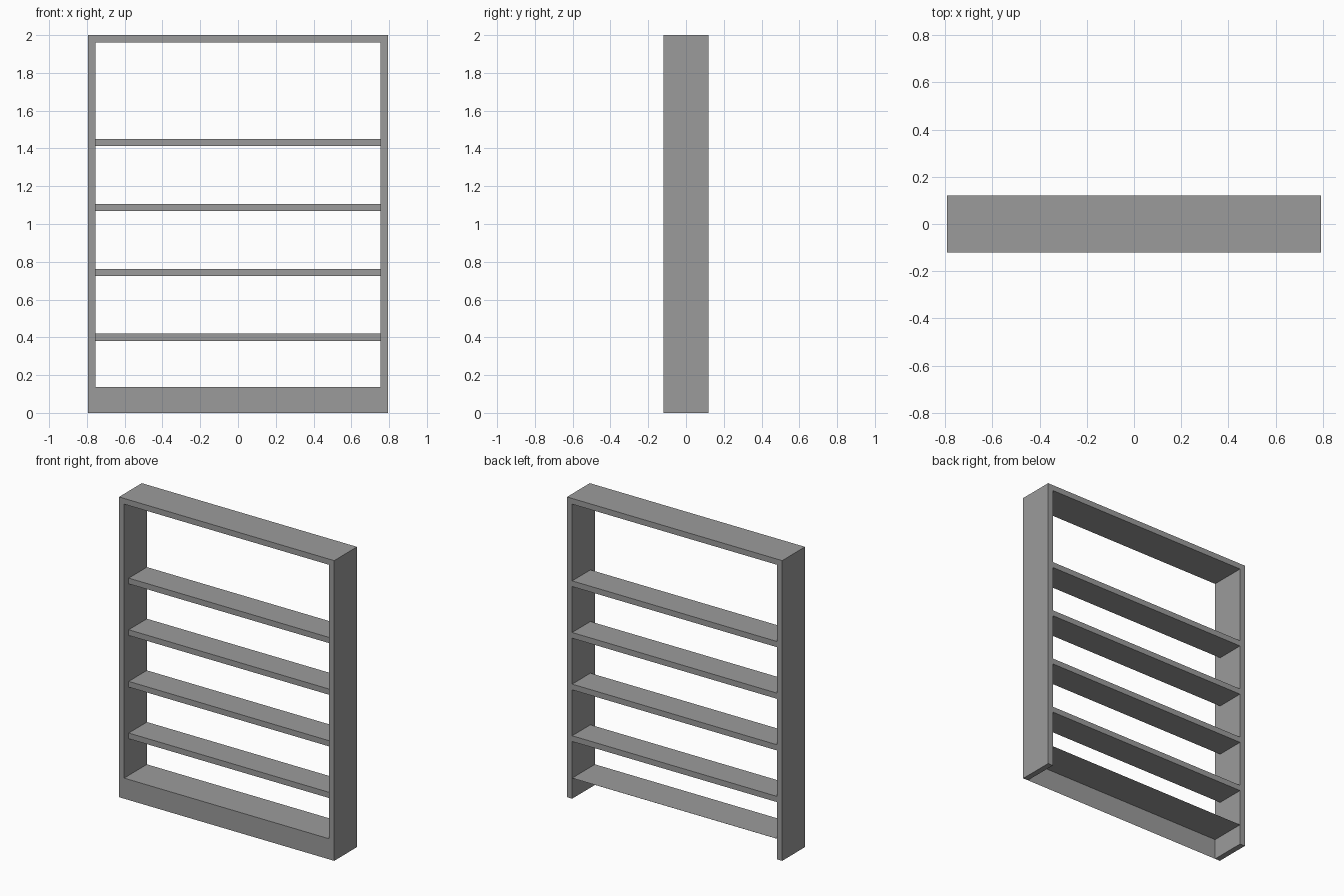
import bpy
import bmesh
from mathutils import Vector

cube = bpy.data.objects.get("Cube")
if cube:
    bpy.data.objects.remove(cube, do_unlink=True)

# Single flat colour
GREY = (0.33, 0.33, 0.33, 1)
grey = bpy.data.materials.new("plain grey")
grey.use_nodes = True
grey.diffuse_color = GREY
grey.node_tree.nodes["Principled BSDF"].inputs["Base Color"].default_value = GREY

# Main dimensions
HALF_W, HALF_D, HEIGHT = 0.793, 0.12, 2.0
BOARD = 0.038
INNER = HALF_W - BOARD
PLINTH = 0.137
SHELF_FRONT = -HALF_D + 0.048


def finish(name, bm):
    mesh = bpy.data.meshes.new(name)
    bm.to_mesh(mesh)
    bm.free()
    mesh.materials.append(grey)
    obj = bpy.data.objects.new(name, mesh)
    bpy.context.collection.objects.link(obj)


def board(name, low, high):
    """Solid board between two opposite corners."""
    low, high = Vector(low), Vector(high)
    bm = bmesh.new()
    bmesh.ops.create_cube(bm, size=1)
    bmesh.ops.scale(bm, vec=high - low, verts=bm.verts)
    bmesh.ops.translate(bm, vec=(low + high) / 2, verts=bm.verts)
    finish(name, bm)


# Upright sides and the top between them
for side, name in ((-1, "right_side"), (1, "left_side")):
    xs = sorted((side * INNER, side * HALF_W))
    board(name, (xs[0], -HALF_D, 0), (xs[1], HALF_D, HEIGHT))
board("top_board", (-INNER, -HALF_D, HEIGHT - BOARD), (INNER, HALF_D, HEIGHT))

# Four evenly spaced shelves, set back from the front
for i in range(4):
    z = 0.419 + i * 0.344
    board(f"shelf_{i + 1}", (-INNER, SHELF_FRONT, z - BOARD), (INNER, HALF_D, z))

# Thin folded sheet: kick plate at the front and the bottom shelf behind it
bm = bmesh.new()
profile = [(-HALF_D, 0), (-HALF_D, PLINTH), (HALF_D, PLINTH)]
rows = [[bm.verts.new((x, y, z)) for x in (-INNER, INNER)] for y, z in profile]
for a, b in zip(rows, rows[1:]):
    bm.faces.new((a[0], a[1], b[1], b[0]))
finish("kick_plate_and_bottom_shelf", bm)
